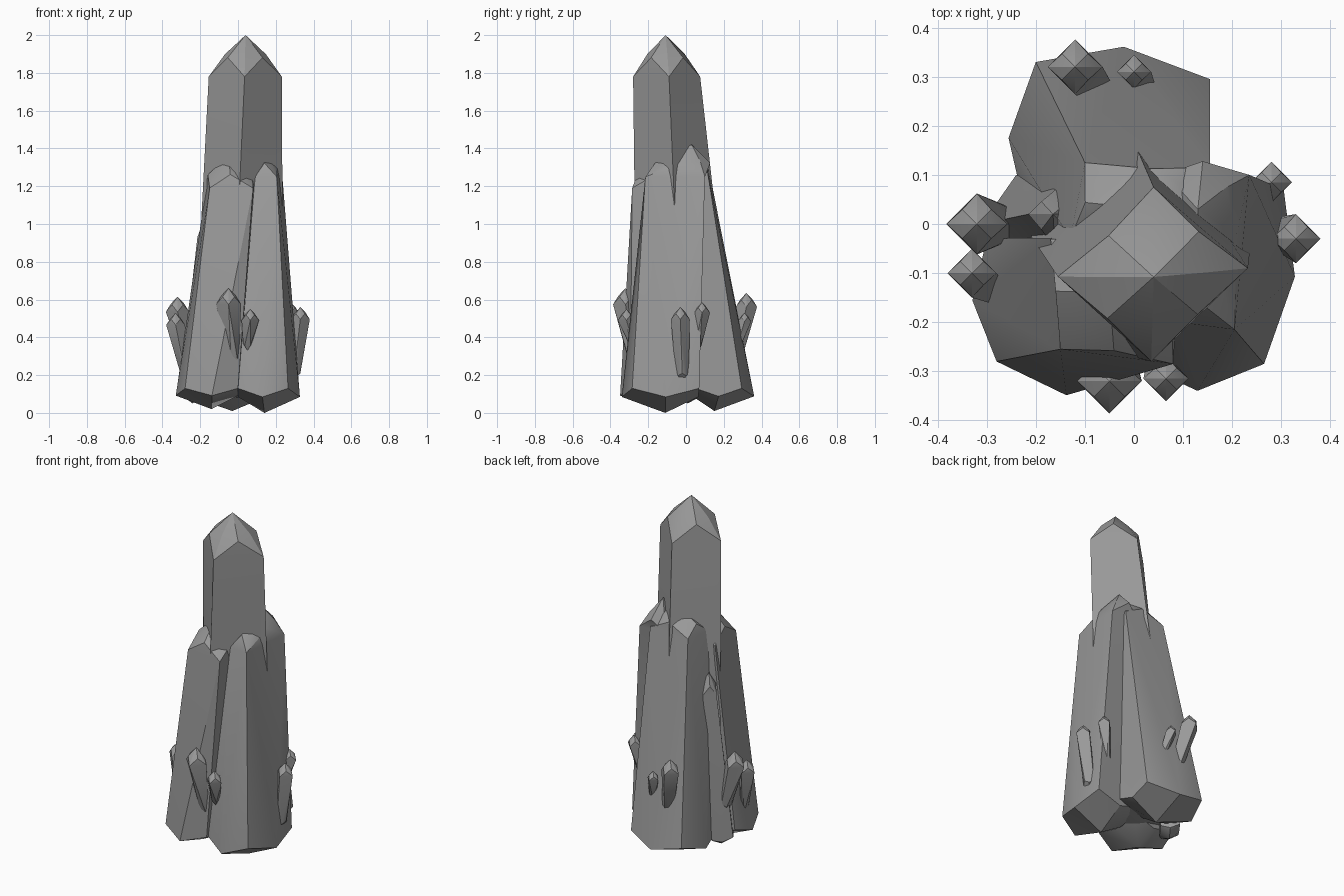
import bpy, bmesh, math
from mathutils import Vector

if "Cube" in bpy.data.objects:
    bpy.data.objects.remove(bpy.data.objects["Cube"], do_unlink=True)

stone = bpy.data.materials.new("grey_crystal")
stone.use_nodes = True
GREY = (0.32, 0.32, 0.32, 1)
stone.diffuse_color = GREY
stone.node_tree.nodes["Principled BSDF"].inputs["Base Color"].default_value = GREY


def crystal(name, low, high, foot, tip, rise=0.5, bulge=(1, 1, 1, 1)):
    """Four-sided shaft between two corner rings, with a faceted point at each end."""
    low, high = [Vector(p) for p in low], [Vector(p) for p in high]
    foot, tip = Vector(foot), Vector(tip)
    bm = bmesh.new()
    c_high, c_low = sum(high, Vector()) / 4, sum(low, Vector()) / 4
    lift = (tip - c_high) * rise
    a = [bm.verts.new(p) for p in low]
    b = [bm.verts.new(p) for p in high]
    t, f = bm.verts.new(tip), bm.verts.new(foot)
    # shoulder ring: points near the corners and above the middle of each side
    k = [bm.verts.new(c_high + (p - c_high) * 0.56 + lift) for p in high]
    m, n = [], []
    for i in range(4):
        j = (i + 1) % 4
        mid = (high[i] + high[j]) / 2 - c_high
        m.append(bm.verts.new(c_high + mid * 0.95 + lift * 0.85))
        # swollen side near the foot
        mid = (low[i] + low[j]) / 2 - c_low
        n.append(bm.verts.new(c_low + mid * bulge[i] + Vector((0, 0, foot.z - c_low.z)) * 0.35))
    for i in range(4):
        j = (i + 1) % 4
        for face in ((a[i], n[i], b[i]), (n[i], b[j], b[i]), (n[i], a[j], b[j]),
                     (b[i], b[j], m[i]), (b[i], m[i], k[i]), (b[j], k[j], m[i]),
                     (k[i], m[i], t), (m[i], k[j], t),
                     (a[i], f, n[i]), (n[i], f, a[j])):
            bm.faces.new(face)
    bmesh.ops.recalc_face_normals(bm, faces=bm.faces)
    # soft shading across shallow creases only
    for face in bm.faces:
        face.smooth = True
    for e in bm.edges:
        e.smooth = e.calc_face_angle(0) < math.radians(28)
    mesh = bpy.data.meshes.new(name)
    bm.to_mesh(mesh)
    bm.free()
    mesh.materials.append(stone)
    ob = bpy.data.objects.new(name, mesh)
    bpy.context.collection.objects.link(ob)


def level(z, *corners):
    return [(x, y, z) for x, y in corners]


def shard(name, base, tip, width, taper=0.5):
    """Small crystal growing out of the side of a large one, with an upright point."""
    def ring(x, y, z, r):
        return level(z, (x + r, y), (x, y + r), (x - r, y), (x, y - r))
    bx, by, bz = base
    tx, ty, tz = tip
    crystal(name, ring(bx, by, bz + width * 0.8, width * taper),
            ring(tx, ty, tz - width * 1.3, width), base, tip, 0.55, (1.3,) * 4)


# central tower
crystal("tower",
        level(0.14, (-0.24, 0.02), (-0.04, -0.26), (0.24, -0.02), (-0.04, 0.26)),
        level(1.78, (-0.155, -0.107), (0.035, -0.28), (0.232, -0.09), (0.04, 0.075)),
        (0, 0, 0.08), (0.04, -0.108, 2.0), 0.54)

# three large crystals leaning on the tower
crystal("front_crystal",
        level(0.13, (-0.28, -0.28), (0.0, -0.295), (0.0, 0.0), (-0.3, -0.03)),
        level(1.19, (-0.15, -0.255), (0.08, -0.285), (0.095, -0.05), (-0.17, -0.03)),
        (-0.14, -0.13, 0.02), (-0.05, -0.14, 1.36), 0.5, (1.45, 1, 1, 1.27))
crystal("left_crystal",
        level(0.13, (0.265, -0.285), (0.305, 0.07), (0.0, 0.06), (0.0, -0.28)),
        level(1.25, (0.205, -0.215), (0.235, 0.1), (0.06, 0.1), (0.09, -0.2)),
        (0.14, -0.11, 0), (0.13, 0.03, 1.42), 0.5, (1.3, 1, 1, 1.33))
crystal("back_crystal",
        level(0.13, (0.155, 0.295), (-0.2, 0.33), (-0.22, 0.02), (0.155, 0.05)),
        level(1.27, (0.155, 0.115), (-0.1, 0.125), (-0.13, -0.03), (0.15, -0.06)),
        (-0.03, 0.15, 0.01), (0.04, 0.03, 1.41), 0.5, (1.35, 1.25, 1, 1))

# slim crystal filling the gap on the right
crystal("right_slim_crystal",
        level(0.1, (-0.31, 0.0), (-0.25, -0.09), (-0.17, 0.02), (-0.24, 0.1)),
        level(0.93, (-0.215, 0.02), (-0.16, -0.05), (-0.1, 0.02), (-0.16, 0.07)),
        (-0.24, 0.01, 0.05), (-0.165, 0.02, 1.05))

# small shards in pairs on each side
shard("front_shard_large", (-0.02, -0.285, 0.25), (-0.05, -0.32, 0.66), 0.066, 0.4)
shard("front_shard_small", (0.05, -0.28, 0.33), (0.065, -0.315, 0.55), 0.046)
shard("left_shard_large", (0.295, -0.02, 0.17), (0.33, -0.03, 0.56), 0.05, 0.7)
shard("left_shard_small", (0.24, 0.06, 0.32), (0.28, 0.085, 0.585), 0.042)
shard("back_shard_large", (-0.07, 0.27, 0.27), (-0.12, 0.32, 0.635), 0.056, 0.6)
shard("back_shard_small", (0.03, 0.27, 0.32), (0.0, 0.31, 0.53), 0.035)
shard("right_shard_large", (-0.26, 0.0, 0.25), (-0.32, 0.0, 0.615), 0.062, 0.6)
shard("right_shard_small", (-0.28, -0.14, 0.17), (-0.33, -0.1, 0.53), 0.05)
